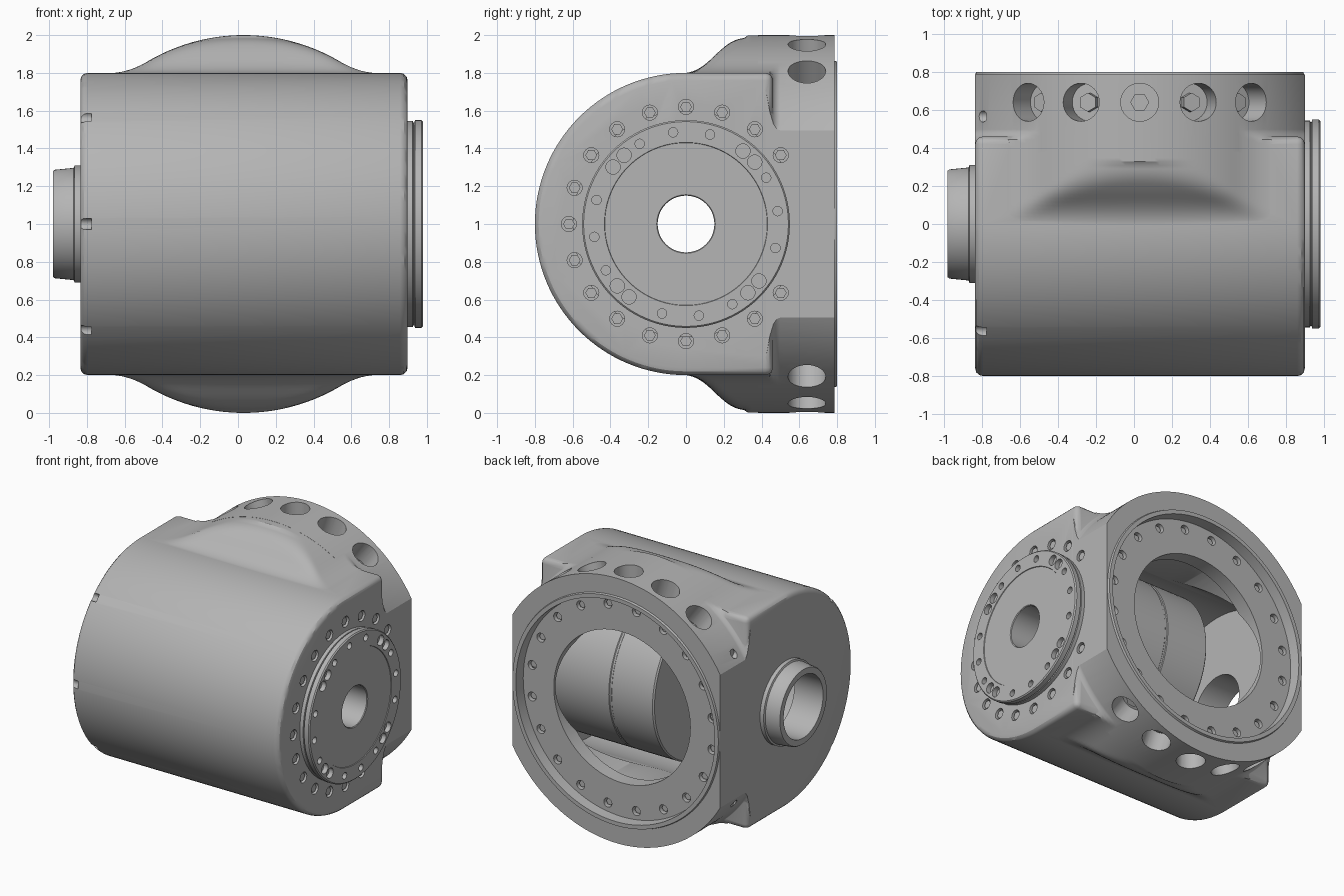
import bpy, bmesh, math
from mathutils import Vector

cube = bpy.data.objects.get("Cube")
if cube:
    bpy.data.objects.remove(cube)

grey = bpy.data.materials.new("cast_grey")
grey.use_nodes = True
GREY = (0.46, 0.46, 0.46, 1)
grey.diffuse_color = GREY
grey.node_tree.nodes["Principled BSDF"].inputs["Base Color"].default_value = GREY

X, Y = Vector((1, 0, 0)), Vector((0, 1, 0))
AXLE = Vector((0, 0, 1))          # cross shaft centre
PORT = Vector((0.03, 0, 1))       # rear flange centre
X0, X1 = -0.835, 0.898            # housing side faces
FACE = 0.72                       # recessed bolting face of the flange


def finish(bm, name):
    bmesh.ops.recalc_face_normals(bm, faces=bm.faces)
    me = bpy.data.meshes.new(name)
    bm.to_mesh(me)
    bm.free()
    me.materials.append(grey)
    ob = bpy.data.objects.new(name, me)
    bpy.context.collection.objects.link(ob)
    return ob


def skin(bm, rings, loop=False):
    """Join rings of points with quads, then cap the ends or close the loop."""
    vs = [[bm.verts.new(p) for p in ring] for ring in rings]
    n = len(vs[0])
    pairs = list(zip(vs, vs[1:])) + ([(vs[-1], vs[0])] if loop else [])
    for a, b in pairs:
        for i in range(n):
            j = (i + 1) % n
            bm.faces.new((a[i], a[j], b[j], b[i]))
    if not loop:
        bm.faces.new(vs[0])
        bm.faces.new(vs[-1])


def turn(bm, profile, centre, axis, seg=64, loop=False):
    """Lathe (distance, radius) pairs about an axis."""
    q = axis.to_track_quat('Z', 'Y')
    angles = [math.tau * i / seg for i in range(seg)]
    skin(bm, [[centre + q @ Vector((r * math.cos(a), r * math.sin(a), t))
               for a in angles] for t, r in profile], loop)


def lathe(name, profile, centre, axis, seg=96, loop=False):
    bm = bmesh.new()
    turn(bm, profile, centre, axis, seg, loop)
    return finish(bm, name)


def many(name, items, seg):
    """One mesh of short cylinders: (start, axis, radius, length)."""
    bm = bmesh.new()
    for start, axis, r, length in items:
        turn(bm, [(0, r), (length, r)], start, axis, seg)
    return finish(bm, name)


def apply(ob, mod):
    bpy.context.view_layer.objects.active = ob
    bpy.ops.object.modifier_apply(modifier=mod.name)


def combine(ob, other, op):
    mod = ob.modifiers.new("bool", 'BOOLEAN')
    mod.operation, mod.object, mod.solver = op, other, 'MANIFOLD'
    apply(ob, mod)
    bpy.data.objects.remove(other)


def around(axis, deg, r):
    """Offset at an angle on a circle facing x or y; 90 degrees is up."""
    a = math.radians(deg)
    side = Y if axis == X else X
    return side * r * math.cos(a) + Vector((0, 0, r * math.sin(a)))


def blend(a, b, k):
    """Maximum with a filleted crossover; a negative k gives the minimum."""
    h = max(abs(k) - abs(a - b), 0) / abs(k)
    return (max(a, b) if k > 0 else min(a, b)) + k * h * h / 4


# Main body: D section run sideways, rounded rims
section = [(0.46, 1.8)] + [
    (0.8 * math.cos(a), 1 + 0.8 * math.sin(a))
    for a in (math.pi * (0.5 + i / 64) for i in range(65))] + [(0.46, 0.2)]
bm = bmesh.new()
skin(bm, [[(x, y, z) for y, z in section] for x in (X0, X1)])
body = finish(bm, "housing")
bev = body.modifiers.new("rim", 'BEVEL')
bev.width, bev.segments, bev.limit_method = 0.04, 3, 'ANGLE'
bev.angle_limit = math.radians(40)
apply(body, bev)

# Swelling: round flange cut by an S-shaped ramp, filleted into the flat top
bm = bmesh.new()
rings = []
for i in range(29):
    y = 0.54 * i / 28
    t = min((y + 0.16) / 0.5, 1)
    ramp = 0.66 + 0.34 * t * t * (3 - 2 * t)
    fade = min(max((y - 0.42) / 0.12, 0), 1)
    ring = []
    for k in range(240):
        deg = 1.5 * k
        up = max(abs(math.sin(math.radians(deg))), 0.1)
        cap = 0.9 + 0.23 * (1 - fade) ** 2
        crown = blend(0.999, ramp / up, -0.05) if ramp < 0.999 else 0.999
        ring.append(PORT + Y * y + around(Y, deg, blend(crown, min(0.798 / up, cap), 0.08)))
    rings.append(ring)
skin(bm, rings)
swell = finish(bm, "swelling")

# Rear flange with thin raised lip, trimmed flat at the sides
flange = lathe("flange", [(0.38, 1.0), (0.785, 1.0), (0.785, 0.865), (0.8, 0.86),
                          (0.8, 0.83), (FACE, 0.825)], PORT, Y, 160)
combine(flange, swell, 'UNION')
bm = bmesh.new()
skin(bm, [[(x, -1, -1), (x, 1, -1), (x, 1, 3), (x, -1, 3)] for x in (X0, X1)])
combine(flange, finish(bm, "trim"), 'INTERSECT')
combine(body, flange, 'UNION')

# Hollow output boss on one side
boss = lathe("boss", [(0.8, 0.31), (0.865, 0.31), (0.87, 0.297), (0.97, 0.287),
                      (0.98, 0.28)], AXLE, -X)
combine(body, boss, 'UNION')

# Inner chamber, rear port, shaft openings
combine(body, lathe("chamber", [(-0.74, 0.7), (0.8, 0.7)], AXLE, X), 'DIFFERENCE')
combine(body, lathe("port", [(0.1, 0.66), (0.61, 0.66), (0.61, 0.57), (0.9, 0.57)],
                    PORT, Y), 'DIFFERENCE')
combine(body, lathe("boss_bore", [(0.6, 0.235), (1.1, 0.235)], AXLE, -X), 'DIFFERENCE')
combine(body, lathe("drum_bore", [(0.7, 0.4), (1.0, 0.4)], AXLE, X), 'DIFFERENCE')

# Fastener pockets and the bolts that sit in them
pockets, bolts = [], []
for step in range(20):
    deg = 18 * step
    p = PORT + Y * FACE + around(Y, deg + 9, 0.76)
    pockets.append((p - Y * 0.05, Y, 0.034, 0.1))
    bolts.append((p - Y * 0.06, Y, 0.026, 0.04))
    if 18 < deg < 342:
        p = AXLE + X * X1 + around(X, deg, 0.62)
        pockets.append((p - X * 0.06, X, 0.04, 0.1))
        bolts.append((p - X * 0.07, X, 0.031, 0.06))
combine(body, many("bolt_pockets", pockets, 16), 'DIFFERENCE')
many("face_bolts", bolts, 6)

# Large radial access holes in the flange rim, top and bottom
pockets, bolts = [], []
for middle in (90, 270):
    for k in range(-2, 3):
        d = around(Y, middle + 18 * k, 1)
        p = PORT + Y * 0.64
        pockets.append((p + d * 0.84, d, 0.1, 0.3))
        bolts.append((p + d * 0.83, d, 0.05, 0.055))
combine(body, many("access_holes", pockets, 32), 'DIFFERENCE')
many("access_bolts", bolts, 6)

# Small notches on the rim of the boss side
notches = [(AXLE + X * (X0 - 0.02) + around(X, deg, 0.8), X, 0.03, 0.08)
           for deg in (45, 135, 180, 225, 315)]
combine(body, many("notches", notches, 16), 'DIFFERENCE')

# Input disc and inner drum, bored through
drum = lathe("input_disc_and_drum", [
    (-0.15, 0.15), (-0.15, 0.59), (-0.14, 0.6), (0.2, 0.6), (0.205, 0.595),
    (0.22, 0.595), (0.225, 0.6), (0.85, 0.6), (0.85, 0.39), (0.885, 0.39),
    (0.885, 0.545), (0.925, 0.545), (0.928, 0.537), (0.934, 0.537), (0.937, 0.55),
    (0.972, 0.55), (0.98, 0.542), (0.98, 0.432), (0.975, 0.43), (0.975, 0.155),
    (0.97, 0.15)], AXLE, X, 96, True)
pockets = []
for quarter in range(0, 360, 90):
    for deg, radius in ((8, 0.025), (30, 0.025), (75, 0.025), (42, 0.038), (52, 0.038)):
        p = AXLE + X * 0.945 + around(X, quarter + deg, 0.49)
        pockets.append((p, X, radius, 0.1))
combine(drum, many("disc_holes", pockets, 16), 'DIFFERENCE')

# Smooth curved surfaces, keep machined edges crisp
for ob in (body, drum):
    bpy.ops.object.select_all(action='DESELECT')
    ob.select_set(True)
    bpy.context.view_layer.objects.active = ob
    bpy.ops.object.shade_smooth_by_angle(angle=math.radians(30))
